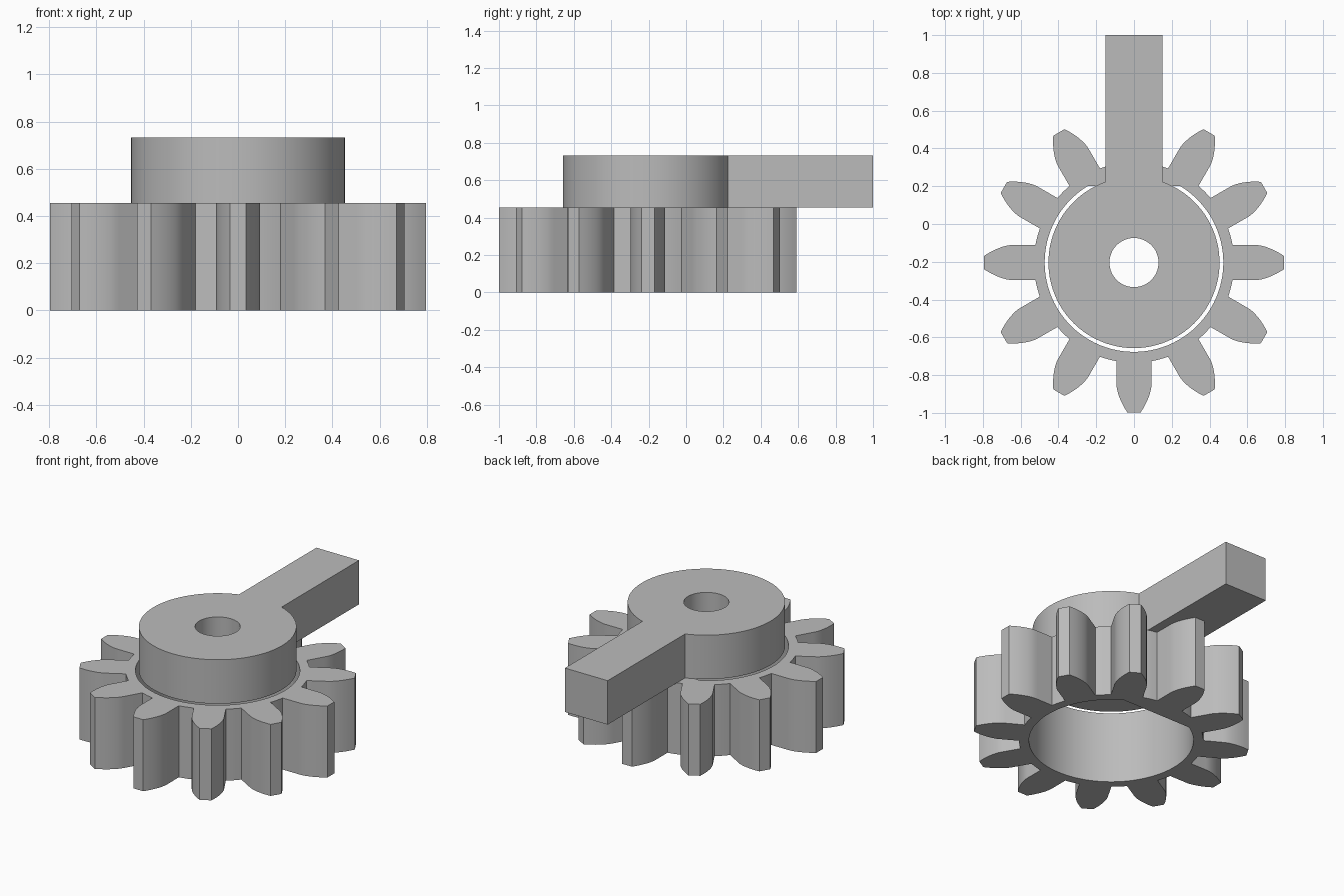
import bpy, bmesh, math

cube = bpy.data.objects.get("Cube")
if cube:
    bpy.data.objects.remove(cube, do_unlink=True)

# Main dimensions
AXIS_Y = -0.204
TEETH = 12
TIP_R, ROOT_R, BASE_R = 0.796, 0.53, 0.64
BORE_R, BORE_FLAT = 0.473, 0.405
HUB_R, SHAFT_R = 0.453, 0.13
ARM_HALF, ARM_END = 0.15, 1.0 - AXIS_Y
GEAR_TOP, HUB_TOP = 0.454, 0.733

grey = bpy.data.materials.new("plain grey")
grey.use_nodes = True
grey.diffuse_color = (0.5, 0.5, 0.5, 1)
grey.node_tree.nodes["Principled BSDF"].inputs["Base Color"].default_value = grey.diffuse_color


def arc(radius, start, end, steps):
    """Points along an arc, both ends included."""
    angles = [start + (end - start) * i / steps for i in range(steps + 1)]
    return [(radius * math.cos(a), radius * math.sin(a)) for a in angles]


def plate(name, outlines, bottom, top):
    """Extrude a flat profile; inner outlines become holes."""
    curve = bpy.data.curves.new(name, "CURVE")
    curve.dimensions = "2D"
    curve.fill_mode = "BOTH"
    curve.extrude = (top - bottom) / 2
    for points in outlines:
        spline = curve.splines.new("POLY")
        spline.points.add(len(points) - 1)
        for point, (x, y) in zip(spline.points, points):
            point.co = (x, y, 0, 1)
        spline.use_cyclic_u = True
    obj = bpy.data.objects.new(name, curve)
    bpy.context.collection.objects.link(obj)
    obj.location = (0, AXIS_Y, (top + bottom) / 2)

    bpy.ops.object.select_all(action="DESELECT")
    obj.select_set(True)
    bpy.context.view_layer.objects.active = obj
    bpy.ops.object.convert(target="MESH")
    obj = bpy.context.object

    bm = bmesh.new()
    bm.from_mesh(obj.data)
    bmesh.ops.remove_doubles(bm, verts=bm.verts, dist=0.0001)
    bmesh.ops.recalc_face_normals(bm, faces=bm.faces)
    bm.to_mesh(obj.data)
    bm.free()
    obj.data.materials.clear()
    obj.data.materials.append(grey)
    bpy.ops.object.shade_smooth_by_angle(angle=math.radians(25))
    return obj


def tooth_flank(steps=8):
    """(radius, half angle) pairs from root to tip along an involute."""
    pressure = math.radians(20)
    base_half = math.pi / (2 * TEETH) + math.tan(pressure) - pressure
    half_width = BASE_R * math.sin(base_half)
    flank = [(ROOT_R, math.asin(half_width / ROOT_R))]
    for i in range(steps + 1):
        r = BASE_R + (TIP_R - BASE_R) * i / steps
        a = math.acos(BASE_R / r)
        flank.append((r, base_half - (math.tan(a) - a)))
    return flank


# Toothed ring with a flat-sided bore
flank = tooth_flank()
pitch = math.tau / TEETH
gear_outline = []
for tooth in range(TEETH):
    mid = tooth * pitch
    sides = [(r, mid - h) for r, h in flank] + [(r, mid + h) for r, h in reversed(flank)]
    gear_outline += [(r * math.cos(a), r * math.sin(a)) for r, a in sides]
    root = flank[0][1]
    gear_outline += arc(ROOT_R, mid + root, mid + pitch - root, 4)[1:-1]
flat = math.asin(BORE_FLAT / BORE_R)
bore = arc(BORE_R, math.pi - flat, math.tau + flat, 80)
plate("gear_ring", [gear_outline, bore], 0, GEAR_TOP)

# Round hub and lever arm in one piece, with a shaft hole
join = math.acos(ARM_HALF / HUB_R)
lever = arc(HUB_R, math.pi - join, math.tau + join, 80)
lever += [(ARM_HALF, ARM_END), (-ARM_HALF, ARM_END)]
shaft_hole = arc(SHAFT_R, 0, math.tau, 48)[:-1]
plate("hub_and_lever", [lever, shaft_hole], GEAR_TOP, HUB_TOP)
